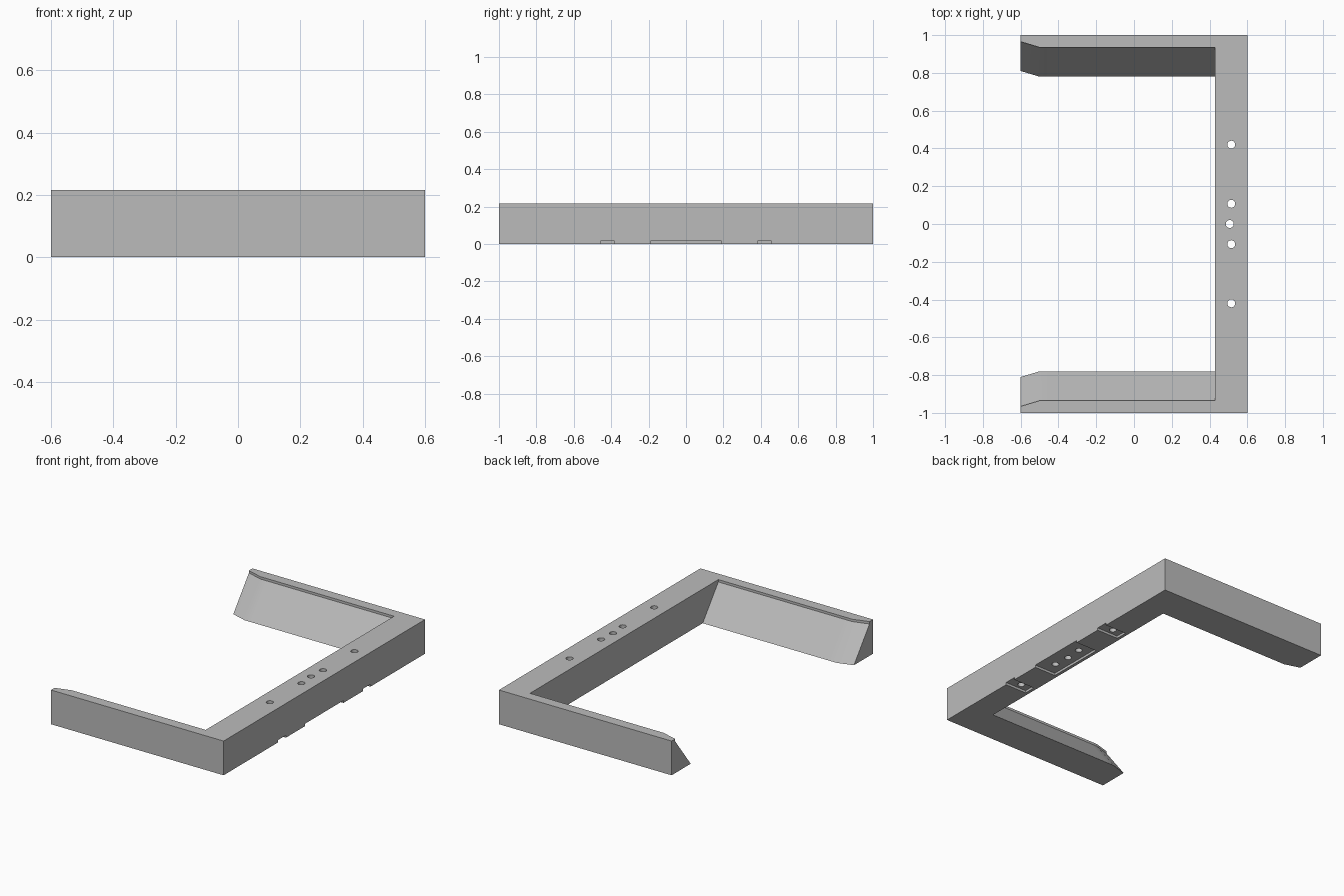
import bpy
import bmesh
from mathutils import Matrix

default = bpy.data.objects.get("Cube")
if default:
    bpy.data.objects.remove(default, do_unlink=True)

HEIGHT = 0.215
SPINE_X = 0.515

grey = bpy.data.materials.new("plain_grey")
grey.use_nodes = True
grey.diffuse_color = (0.5, 0.5, 0.5, 1)
grey.node_tree.nodes["Principled BSDF"].inputs["Base Color"].default_value = (0.5, 0.5, 0.5, 1)


def finish(name, bm):
    bmesh.ops.recalc_face_normals(bm, faces=bm.faces)
    mesh = bpy.data.meshes.new(name)
    bm.to_mesh(mesh)
    bm.free()
    mesh.materials.append(grey)
    obj = bpy.data.objects.new(name, mesh)
    bpy.context.collection.objects.link(obj)
    return obj


def box(name, x, y, z):
    bm = bmesh.new()
    size = [b - a for a, b in (x, y, z)]
    mid = [(a + b) / 2 for a, b in (x, y, z)]
    bmesh.ops.create_cube(bm, size=1, matrix=Matrix.Translation(mid) @ Matrix.Diagonal((*size, 1)))
    return finish(name, bm)


def cylinder(name, x, y, radius):
    bm = bmesh.new()
    bmesh.ops.create_cone(bm, cap_ends=True, segments=32, radius1=radius, radius2=radius,
                          depth=1, matrix=Matrix.Translation((x, y, 0)))
    return finish(name, bm)


def pocket(name):
    """Loft of the open middle: sloping sides, a thin upright lip, flared mouth."""
    slope = 0.155 / 0.2
    half = [(0.78 - slope * 0.05, -0.05), (0.935, 0.2), (0.935, 0.3)]
    stations = [(-0.62, 0.036), (-0.5, 0), (-0.45, 0), (0.43, 0)]
    bm = bmesh.new()
    rings = []
    for x, flare in stations:
        right = [(x, y + flare, z) for y, z in half]
        left = [(x, -y, z) for x, y, z in reversed(right)]
        rings.append([bm.verts.new(p) for p in right + left])
    for a, b in zip(rings, rings[1:]):
        for i in range(len(a)):
            j = (i + 1) % len(a)
            bm.faces.new((a[i], a[j], b[j], b[i]))
    bm.faces.new(rings[0])
    bm.faces.new(rings[-1])
    return finish(name, bm)


# Bracket: solid block, opened up by the cutters
bracket = box("bracket_frame", (-0.6, 0.6), (-1, 1), (0, HEIGHT))
cutters = [pocket("middle_cutter")]

# Shallow recesses under the spine, open on the outer side
for y, half_width in ((-0.42, 0.038), (0, 0.19), (0.42, 0.038)):
    cutters.append(box("recess_cutter", (0.45, 0.65), (y - half_width, y + half_width), (-0.1, 0.015)))

# Screw holes through the spine
for y in (-0.42, -0.107, 0.107, 0.42):
    cutters.append(cylinder("hole_cutter", SPINE_X, y, 0.021))
cutters.append(cylinder("centre_hole_cutter", SPINE_X - 0.008, 0, 0.021))

for cutter in cutters:
    mod = bracket.modifiers.new(cutter.name, "BOOLEAN")
    mod.operation = "DIFFERENCE"
    mod.solver = "EXACT"
    mod.object = cutter

# Bake the cuts and remove the cutters
bpy.context.view_layer.update()
graph = bpy.context.evaluated_depsgraph_get()
result = bpy.data.meshes.new_from_object(bracket.evaluated_get(graph))
bracket.modifiers.clear()
bracket.data = result
for cutter in cutters:
    bpy.data.objects.remove(cutter, do_unlink=True)

# Smooth hole walls and mouth flare, sharp elsewhere
bpy.ops.object.select_all(action="DESELECT")
bracket.select_set(True)
bpy.context.view_layer.objects.active = bracket
bpy.ops.object.shade_smooth_by_angle()
